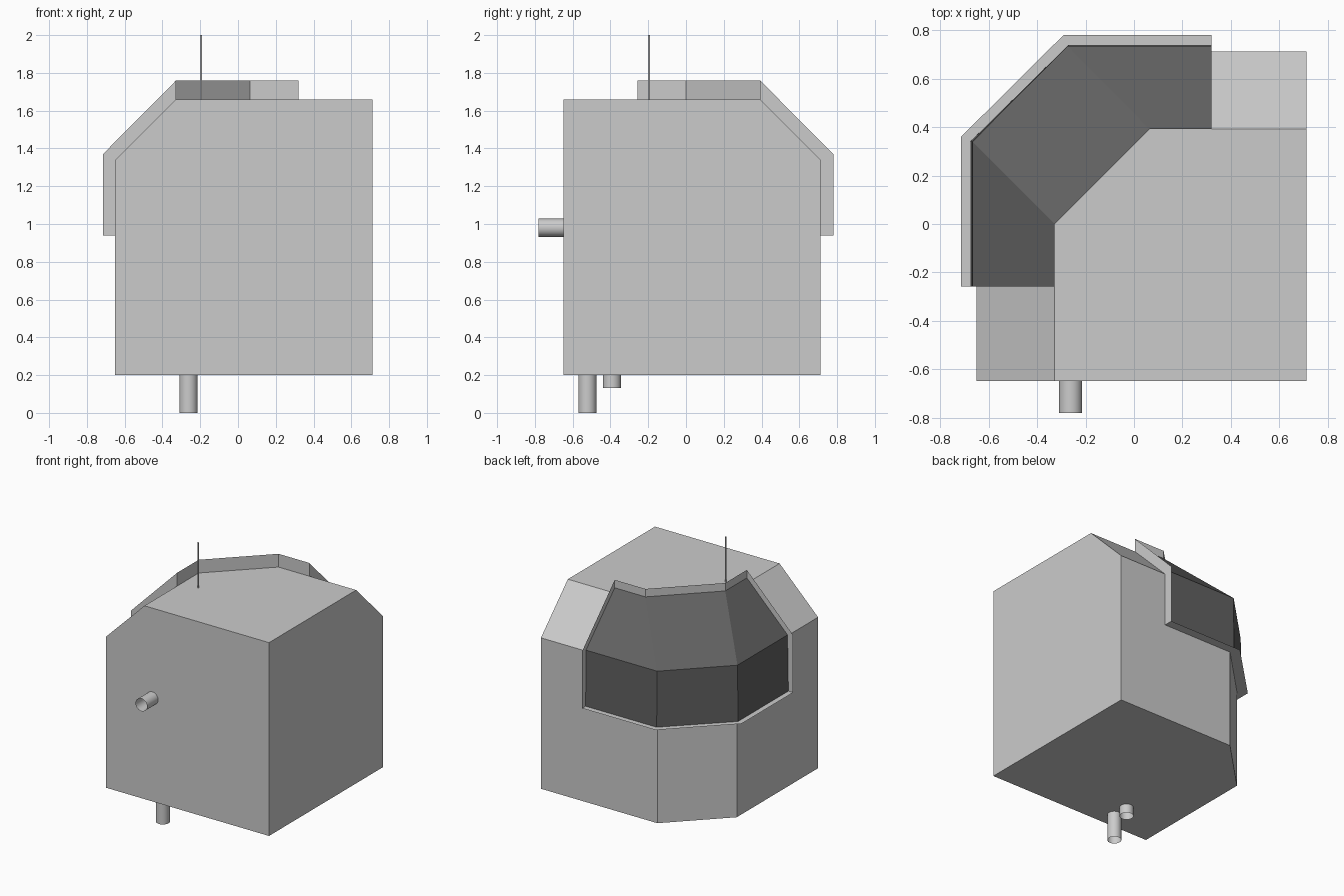
import bpy, bmesh, math
from mathutils import Matrix, Vector

if "Cube" in bpy.data.objects:
    bpy.data.objects.remove(bpy.data.objects["Cube"])


def add_mesh(name, verts, faces):
    me = bpy.data.meshes.new(name)
    me.from_pydata(verts, [], faces)
    ob = bpy.data.objects.new(name, me)
    bpy.context.collection.objects.link(ob)
    bm = bmesh.new()
    bm.from_mesh(me)
    bmesh.ops.recalc_face_normals(bm, faces=bm.faces)
    bm.to_mesh(me)
    bm.free()
    return ob


def row(left, back, corner_y, corner_x, y0, x1, z):
    """Plan line running along the left side, across the cut corner, along the back."""
    return [(left, y0, z), (left, corner_y, z), (corner_x, back, z), (x1, back, z)]


def strips(rows):
    n = len(rows[0])
    return [(r * n + i, r * n + i + 1, (r + 1) * n + i + 1, (r + 1) * n + i)
            for r in range(len(rows) - 1) for i in range(n - 1)]


def tube(name, start, end, radius, sides=32):
    """Open-ended pipe between two points."""
    a, b = Vector(start), Vector(end)
    bm = bmesh.new()
    rot = (b - a).to_track_quat('Z', 'Y').to_matrix().to_4x4()
    bmesh.ops.create_cone(bm, cap_ends=False, segments=sides, radius1=radius, radius2=radius,
                          depth=(b - a).length,
                          matrix=Matrix.Translation((a + b) / 2) @ rot)
    for f in bm.faces:
        f.smooth = True
    me = bpy.data.meshes.new(name)
    bm.to_mesh(me)
    bm.free()
    bpy.context.collection.objects.link(bpy.data.objects.new(name, me))


# Head block: box with a cut back-left corner and sloped upper edges
F, R = -0.648, 0.713
rows = [row(-0.65, R, 0.322, -0.26, F, R, 0.2),
        row(-0.65, R, 0.322, -0.26, F, R, 1.34),
        row(-0.328, 0.392, 0.0, 0.064, F, R, 1.66)]
verts = sum(rows, []) + [(R, F, 0.2), (R, F, 1.66)]
faces = strips(rows) + [(0, 1, 2, 3, 12), (8, 9, 10, 11, 13),
                        (0, 4, 8, 13, 12), (3, 7, 11, 13, 12)]
add_mesh("main_block", verts, faces)

# Dark panel wrapped round the cut corner
Y0, X1 = -0.258, 0.321
rows = [row(-0.675, 0.739, 0.342, -0.272, Y0, X1, 0.938),
        row(-0.668, 0.735, 0.340, -0.274, Y0, X1, 1.36),
        row(-0.328, 0.392, 0.0, 0.064, Y0, X1, 1.70)]
panel = add_mesh("dark_panel", sum(rows, []), strips(rows))
# make the open panel face outwards
if panel.data.polygons[0].normal.x > 0:
    panel.data.flip_normals()
mat = bpy.data.materials.new("dark_grey")
mat.diffuse_color = (0.12, 0.12, 0.12, 1)
mat.use_nodes = True
mat.node_tree.nodes["Principled BSDF"].inputs["Base Color"].default_value = mat.diffuse_color
panel.data.materials.append(mat)


# Thin rim standing out all round the panel
def loop(left, back, corner_y, corner_x, z_bend, z_top):
    top = row(-0.328, 0.392, 0.0, 0.064, Y0, X1, z_top)
    low = row(left, back, corner_y, corner_x, Y0, X1, 0.938)
    return top + [(X1, back, z_bend)] + low[::-1] + [(left, Y0, z_bend)]


inner = loop(-0.65, R, 0.322, -0.26, 1.34, 1.66)
outer = loop(-0.715, 0.78, 0.36, -0.292, 1.37, 1.76)
n = len(inner)
add_mesh("panel_rim", inner + outer,
         [(i, (i + 1) % n, n + (i + 1) % n, n + i) for i in range(n)])

# Pipes and aerial
tube("front_pipe", (-0.262, F, 0.98), (-0.262, -0.78, 0.98), 0.048)
tube("long_bottom_pipe", (-0.262, -0.522, 0.0), (-0.262, -0.522, 0.2), 0.048)
tube("short_bottom_pipe", (-0.262, -0.392, 0.132), (-0.262, -0.392, 0.2), 0.048)
tube("aerial", (-0.196, -0.196, 1.66), (-0.196, -0.196, 2.0), 0.006, 16)
